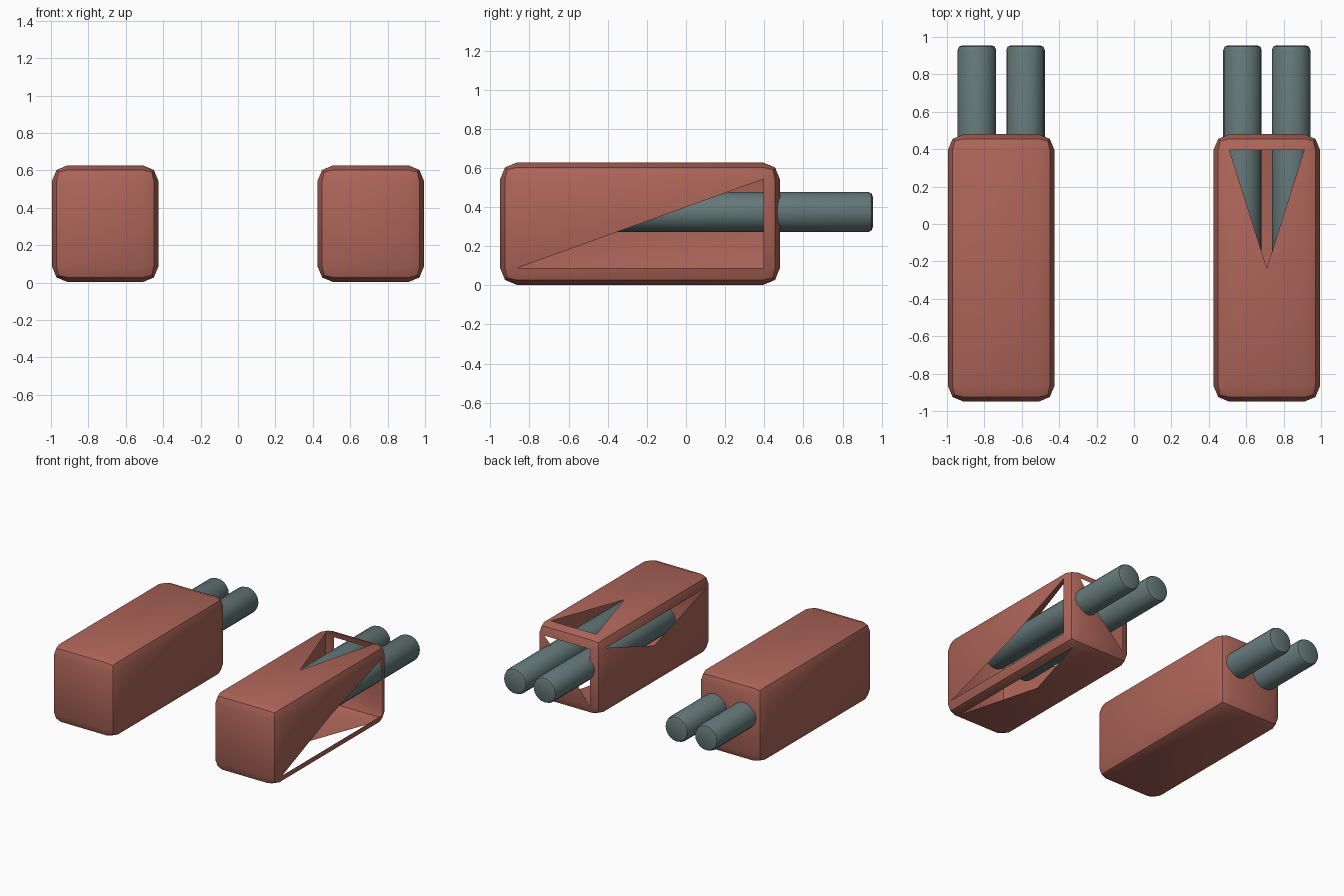
import bpy, bmesh, math
from mathutils import Matrix

if "Cube" in bpy.data.objects:
    bpy.data.objects.remove(bpy.data.objects["Cube"])


def material(name, rgb):
    m = bpy.data.materials.new(name)
    m.diffuse_color = (*rgb, 1)
    m.use_nodes = True
    m.node_tree.nodes["Principled BSDF"].inputs["Base Color"].default_value = m.diffuse_color
    return m


RED = material("red_clay", (0.42, 0.13, 0.10))
TEAL = material("dark_teal", (0.13, 0.19, 0.19))


def finish(name, bm, mat):
    me = bpy.data.meshes.new(name)
    bm.to_mesh(me)
    bm.free()
    ob = bpy.data.objects.new(name, me)
    bpy.context.collection.objects.link(ob)
    me.materials.append(mat)
    bpy.ops.object.select_all(action='DESELECT')
    ob.select_set(True)
    bpy.context.view_layer.objects.active = ob
    bpy.ops.object.shade_smooth_by_angle(angle=math.radians(35))
    return ob


def axis_key(v):
    # name of the axis direction a vector mostly points along, such as "+x"
    i = max(range(3), key=lambda k: abs(v[k]))
    return ("+" if v[i] > 0 else "-") + "xyz"[i]


def block(name, x, openings=()):
    # rounded block with slightly dished panels; openings lists missing panel quarters
    size, centre = (0.57, 1.43, 0.625), (x, -0.235, 0.315)
    bm = bmesh.new()
    bmesh.ops.create_cube(bm, size=1)
    bmesh.ops.scale(bm, vec=size, verts=bm.verts)
    bmesh.ops.bevel(bm, geom=bm.edges[:], offset=0.085, segments=2,
                    profile=0.5, affect='EDGES')
    bm.normal_update()
    panels = sorted(bm.faces, key=lambda f: -f.calc_area())[:6]
    missing = []
    for f in panels:
        side, mid = axis_key(f.normal), f.calc_center_median()
        tris = bmesh.ops.poke(bm, faces=[f], offset=-0.02)["faces"]
        for t in tris:
            d = t.calc_center_median() - mid
            d["xyz".index(side[1])] = 0
            if (side, axis_key(d)) in openings:
                missing.append(t)
    bmesh.ops.delete(bm, geom=missing, context='FACES')
    bmesh.ops.translate(bm, vec=centre, verts=bm.verts)
    return finish(name, bm, RED)


def rod(name, x, front=-0.57, back=0.955):
    # round rod with chamfered ends, running deep into its block
    bm = bmesh.new()
    bmesh.ops.create_cone(bm, cap_ends=True, segments=20, radius1=0.103,
                          radius2=0.103, depth=back - front,
                          matrix=Matrix.Rotation(math.pi / 2, 4, 'X'))
    rims = [e for e in bm.edges
            if abs(e.verts[0].co.y - e.verts[1].co.y) < 0.01]
    bmesh.ops.bevel(bm, geom=rims, offset=0.025, segments=2,
                    profile=0.5, affect='EDGES')
    bmesh.ops.translate(bm, vec=(x, (front + back) / 2, 0.375), verts=bm.verts)
    return finish(name, bm, TEAL)


# left block is whole, right block is broken open toward the back
block("left_block", -0.71)
block("right_block", 0.71, {
    ("+z", "+y"), ("+x", "+y"), ("+x", "-z"), ("-x", "+z"),
    ("-z", "+x"), ("+y", "+z"), ("+y", "-x"),
})

# two rods in each block
for side, cx in (("left", -0.71), ("right", 0.71)):
    for place, dx in (("outer", math.copysign(0.13, cx)),
                      ("inner", -math.copysign(0.13, cx))):
        rod(f"{side}_{place}_rod", cx + dx)
